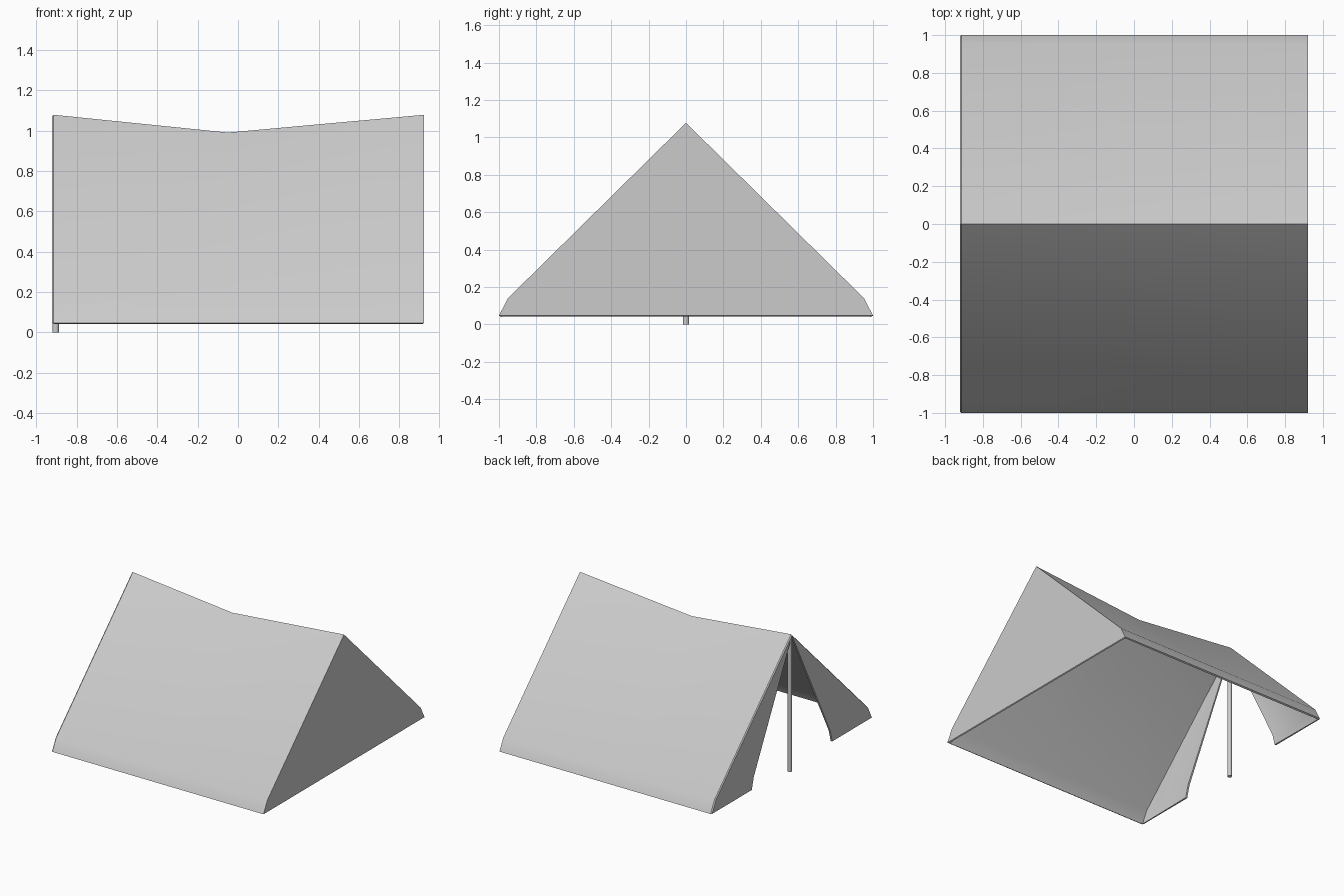
import bpy, bmesh, math

if "Cube" in bpy.data.objects:
    bpy.data.objects.remove(bpy.data.objects["Cube"])

# half profile of the canvas: (y, z) ridge, kink, hem
HALF = [(0, 1.078), (0.952, 0.14), (1.0, 0.047)]
PROFILE = [(-y, z) for y, z in HALF[:0:-1]] + HALF

bm = bmesh.new()


def section(x, ridge=None, inset=0.0):
    verts = []
    for y, z in PROFILE:
        if y == 0:
            z = (ridge or z) - inset
        verts.append(bm.verts.new((x, y * (1 - inset), z)))
    return verts


# roof with sagging ridge, plus a narrow turned edge at the open end
rings = [section(-0.922, inset=0.008), section(-0.914),
         section(-0.05, ridge=0.99), section(0.922)]
for a, b in zip(rings, rings[1:]):
    for i in range(4):
        bm.faces.new((a[i], b[i], b[i + 1], a[i + 1]))

# closed end wall
bm.faces.new(rings[-1][::-1])

# door flaps at the open end
front = rings[0]
for side, kink, hem in ((-1, front[1], front[0]), (1, front[3], front[4])):
    inner_kink = bm.verts.new((-0.922, side * 0.475, 0.14))
    inner_hem = bm.verts.new((-0.922, side * 0.5, 0.047))
    bm.faces.new((front[2], kink, inner_kink))
    bm.faces.new((kink, hem, inner_hem, inner_kink))

bmesh.ops.recalc_face_normals(bm, faces=bm.faces)
bm.normal_update()
bm.faces.ensure_lookup_table()
if bm.faces[6].normal.z < 0:
    bmesh.ops.reverse_faces(bm, faces=bm.faces[:])

mesh = bpy.data.meshes.new("tent_canvas")
bm.to_mesh(mesh)
bm.free()
canvas = bpy.data.objects.new("tent_canvas", mesh)
bpy.context.collection.objects.link(canvas)

# cloth thickness, inward
solid = canvas.modifiers.new("thickness", 'SOLIDIFY')
solid.thickness = 0.014
solid.offset = -1
bpy.context.view_layer.objects.active = canvas
canvas.select_set(True)
bpy.ops.object.modifier_apply(modifier="thickness")
bpy.ops.object.shade_smooth_by_angle(angle=math.radians(30))

# pole at the open end
bpy.ops.mesh.primitive_cylinder_add(vertices=8, radius=0.017, depth=1.05,
                                    location=(-0.903, 0, 0.525))
pole = bpy.context.object
pole.name = "pole"
bpy.ops.object.shade_smooth_by_angle(angle=math.radians(50))
